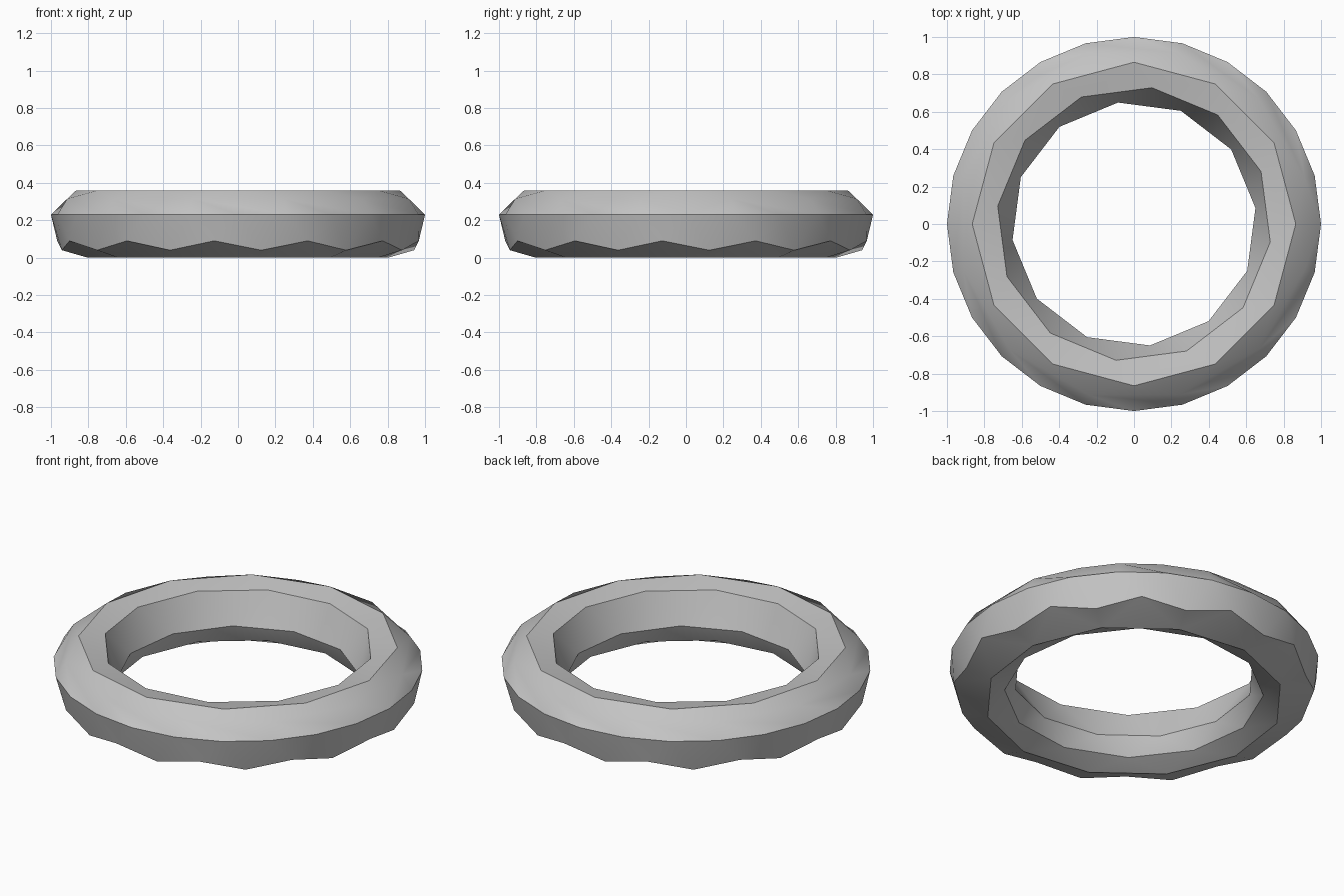
import bpy, bmesh, math

if "Cube" in bpy.data.objects:
    bpy.data.objects.remove(bpy.data.objects["Cube"])

# Cross-section rings: (points, phase in degrees, [(radius, height), ...] cycled around)
RINGS = [
    (24, 0.0, [(1.0, 0.23)]),                    # widest line
    (12, 15.0, [(0.945, 0.315)]),                # upper shoulder
    (12, 0.0, [(0.865, 0.36)]),                  # crown
    (12, -7.5, [(0.735, 0.335)]),                # inner upper edge
    (12, 7.5, [(0.655, 0.15)]),                  # narrowest line
    (12, -7.5, [(0.70, 0.05)]),                  # inner lower edge
    (12, 7.5, [(0.81, 0.0)]),                    # underside
    (24, 7.5, [(0.95, 0.04), (0.975, 0.09)]),    # zigzag lower shoulder
]


def add_ring(bm, count, phase, profile):
    verts = []
    for i in range(count):
        r, z = profile[i % len(profile)]
        a = math.radians(phase + i * 360 / count)
        verts.append(bm.verts.new((r * math.cos(a), r * math.sin(a), z)))
    return verts


def zip_rings(bm, a, phase_a, b, phase_b):
    """Join two rings with triangles, stepping to whichever next point comes first."""
    n, m, i, j = len(a), len(b), 0, 0
    while i < n or j < m:
        next_a = phase_a + (i + 1) * 360 / n
        next_b = phase_b + (j + 1) * 360 / m
        if j >= m or (i < n and next_a <= next_b):
            bm.faces.new((a[i % n], a[(i + 1) % n], b[j % m]))
            i += 1
        else:
            bm.faces.new((a[i % n], b[(j + 1) % m], b[j % m]))
            j += 1


# Faceted ring
bm = bmesh.new()
loops = [add_ring(bm, *ring) for ring in RINGS]
for k in range(len(RINGS)):
    nxt = (k + 1) % len(RINGS)
    zip_rings(bm, loops[k], RINGS[k][1], loops[nxt], RINGS[nxt][1])
bmesh.ops.recalc_face_normals(bm, faces=bm.faces[:])
mesh = bpy.data.meshes.new("ring")
bm.to_mesh(mesh)
bm.free()

ring = bpy.data.objects.new("ring", mesh)
bpy.context.collection.objects.link(ring)

# Plain grey
grey = bpy.data.materials.new("grey")
grey.diffuse_color = (0.55, 0.55, 0.55, 1.0)
grey.use_nodes = True
grey.node_tree.nodes["Principled BSDF"].inputs["Base Color"].default_value = grey.diffuse_color
mesh.materials.append(grey)

# Soft shading with the sharper folds kept
bpy.context.view_layer.objects.active = ring
ring.select_set(True)
bpy.ops.object.shade_smooth_by_angle(angle=math.radians(30))
